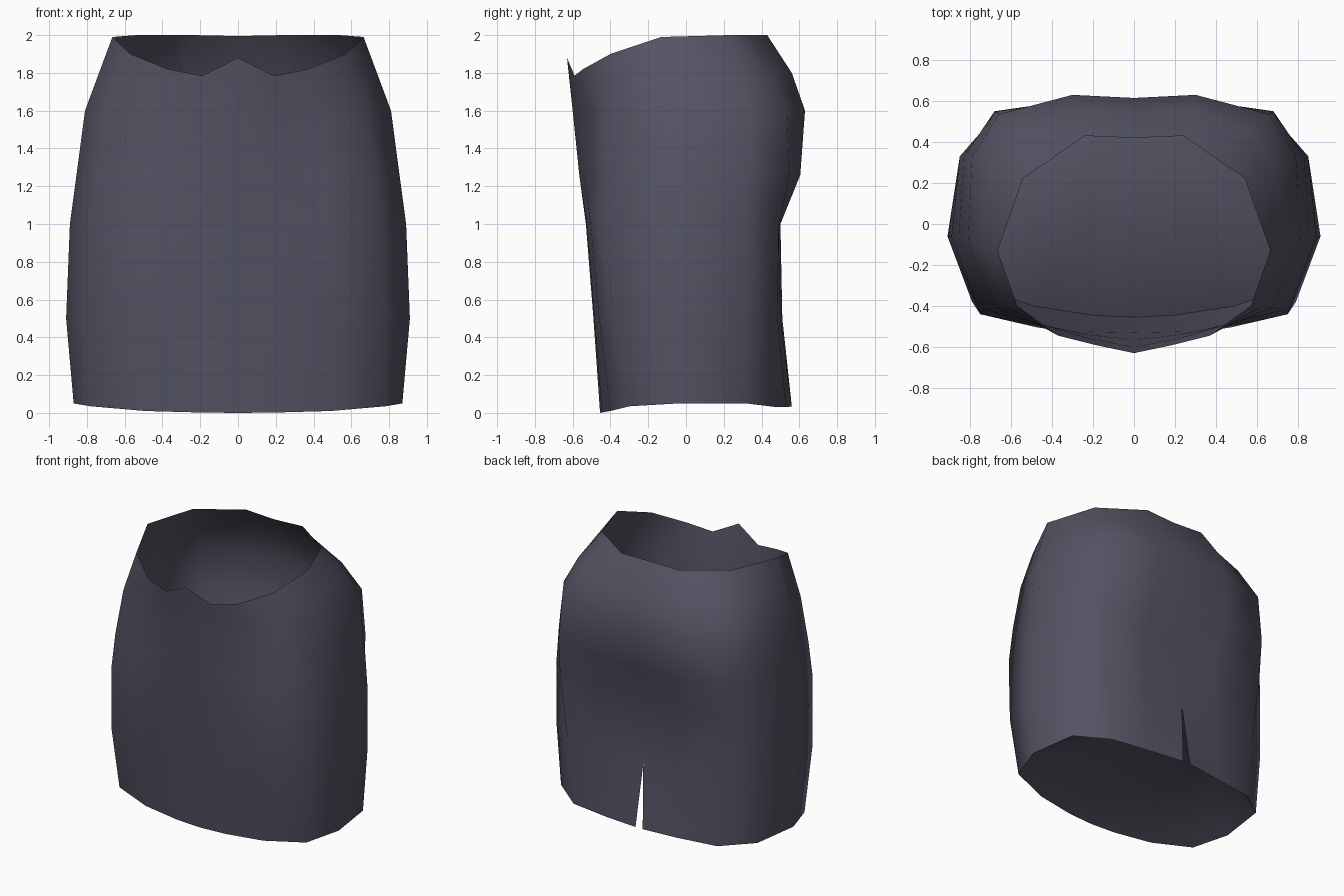
import bpy, bmesh, math

if "Cube" in bpy.data.objects:
    bpy.data.objects.remove(bpy.data.objects["Cube"])

# Half cross-sections, back centre round to front centre: (x, y)
HEM = [(.03, .56), (.3, .53), (.6, .485), (.82, .32), (.87, -.04), (.78, -.30), (.49, -.40), (.2, -.445), (0, -.455)]
HEM_Z = [.035, .03, .03, .05, .05, .035, .01, .002, 0]
KNEE = [(0, .51), (.3, .50), (.65, .485), (.85, .33), (.91, -.06), (.79, -.38), (.5, -.46), (.22, -.485), (0, -.49)]
THIGH = [(0, .49), (.3, .50), (.71, .49), (.85, .33), (.89, -.06), (.75, -.44), (.47, -.505), (.23, -.525), (0, -.53)]
SEAT = [(0, .59), (.3, .605), (.68, .55), (.83, .33), (.855, -.07), (.73, -.42), (.46, -.49), (.22, -.54), (0, -.565)]
HIP = [(0, .615), (.3, .63), (.66, .535), (.79, .33), (.81, -.09), (.67, -.41), (.45, -.49), (.21, -.56), (0, -.60)]
WAIST = [(0, .42), (.24, .43), (.40, .32), (.54, .225), (.665, -.13), (.57, -.40), (.37, -.545), (.19, -.59), (0, -.63)]
WAIST_Z = [1.995, 2, 2, 2, 1.99, 1.90, 1.82, 1.785, 1.88]


def ring(points, z):
    heights = z if isinstance(z, list) else [z] * len(points)
    return [(x, y, h) for (x, y), h in zip(points, heights)]


hip, waist = ring(HIP, 1.6), ring(WAIST, WAIST_Z)

# Rounded ring between hip and waist, pushed out at the back
yoke = []
for a, b in zip(hip, waist):
    x, y, z = ((p + q) / 2 for p, q in zip(a, b))
    yoke.append((x * 1.03, y + .03, z) if y > .2 else (x, y, z))

rings = [ring(HEM, HEM_Z), ring(KNEE, .5), ring(THIGH, 1.0), ring(SEAT, 1.26), hip, yoke, waist]

# Skirt wall: bridge the rings; the hem leaves x = 0 at the back to open the vent
bm = bmesh.new()
rows = [[bm.verts.new(p) for p in r] for r in rings]
for low, high in zip(rows, rows[1:]):
    for i in range(len(low) - 1):
        bm.faces.new((low[i], high[i], high[i + 1], low[i + 1]))

# Closed underside: a fan from the top of the vent down to the hem
vent_top = rows[1][0]
for a, b in zip(rows[0][1:], rows[0][2:]):
    bm.faces.new((vent_top, a, b))

mesh = bpy.data.meshes.new("skirt")
bm.to_mesh(mesh)
bm.free()
skirt = bpy.data.objects.new("skirt", mesh)
bpy.context.collection.objects.link(skirt)

# Mirror to the other side
mirror = skirt.modifiers.new("mirror", 'MIRROR')
mirror.use_clip = True
mirror.merge_threshold = .002

# Dark cloth
cloth = bpy.data.materials.new("dark_cloth")
cloth.diffuse_color = (.09, .087, .125, 1)
cloth.use_nodes = True
cloth.node_tree.nodes["Principled BSDF"].inputs["Base Color"].default_value = cloth.diffuse_color
mesh.materials.append(cloth)

bpy.context.view_layer.objects.active = skirt
skirt.select_set(True)
bpy.ops.object.modifier_apply(modifier=mirror.name)
# Face the wall outward
bm = bmesh.new()
bm.from_mesh(mesh)
bmesh.ops.recalc_face_normals(bm, faces=bm.faces)
bm.to_mesh(mesh)
bm.free()
bpy.ops.object.shade_smooth_by_angle(angle=math.radians(60))
